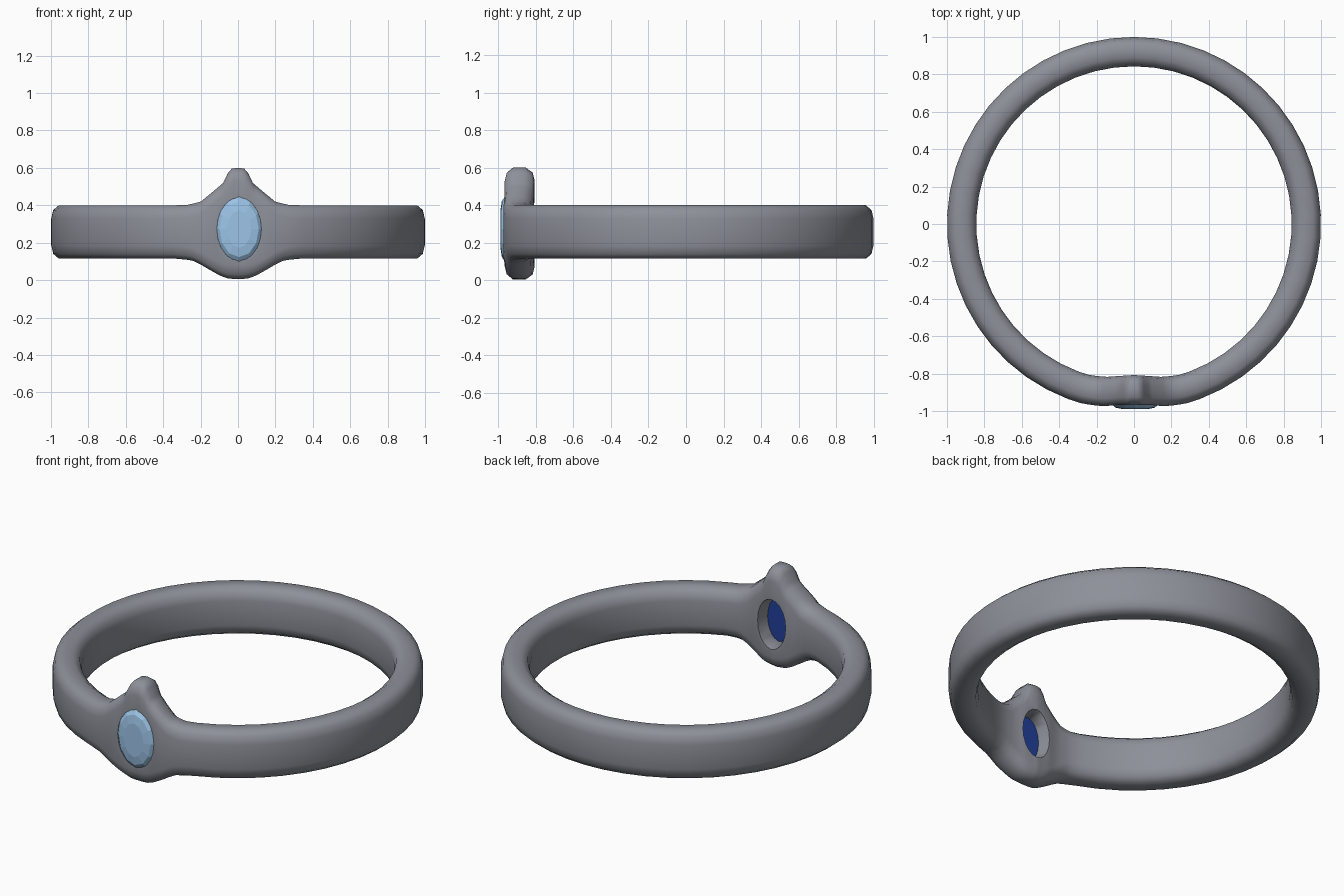
import bpy, bmesh, math

if "Cube" in bpy.data.objects:
    bpy.data.objects.remove(bpy.data.objects["Cube"])


def material(name, rgb):
    m = bpy.data.materials.new(name)
    m.diffuse_color = (*rgb, 1)
    m.use_nodes = True
    m.node_tree.nodes["Principled BSDF"].inputs["Base Color"].default_value = m.diffuse_color
    return m


metal = material("grey metal", (0.27, 0.28, 0.32))
light_blue = material("light blue", (0.36, 0.60, 0.87))
dark_blue = material("dark blue", (0.016, 0.05, 0.32))


def make_object(name, bm, mats):
    bmesh.ops.recalc_face_normals(bm, faces=bm.faces)
    me = bpy.data.meshes.new(name)
    bm.to_mesh(me)
    bm.free()
    for m in mats:
        me.materials.append(m)
    ob = bpy.data.objects.new(name, me)
    bpy.context.collection.objects.link(ob)
    return ob


def bridge(bm, a, b):
    n = len(a)
    return [bm.faces.new((a[i], a[(i + 1) % n], b[(i + 1) % n], b[i])) for i in range(n)]


def interp(table, x):
    for (x0, v0), (x1, v1) in zip(table, table[1:]):
        if x <= x1:
            return v0 + (v1 - v0) * (x - x0) / (x1 - x0)
    return table[-1][1]


# Band: rounded section swept round, widening into the setting at the front
TOP = [(0, .60), (.035, .597), (.06, .57), (.085, .52), (.14, .475), (.21, .42), (.28, .402), (.34, .40)]
BOTTOM = [(0, .005), (.055, .008), (.10, .022), (.17, .06), (.24, .10), (.32, .115)]
OUTER = [(0, .965), (.10, .973), (.17, .988), (.30, 1.0)]
INNER = [(0, .807), (.10, .816), (.16, .828), (.30, .843)]

half = [0, .02, .036, .06, .085, .11, .14, .175, .21, .25, .29, .36]
half += [.36 + (math.pi - .36) * i / 22 for i in range(1, 23)]
angles = half + [-a for a in half[-2:0:-1]]

# section: (radial 0 inner..1 outer, z end, inset from that end)
SECTION = [(1, 1, .07), (.93, 1, .025), (.74, 1, 0), (.30, 1, 0), (.07, 1, .025), (0, 1, .07),
           (0, 0, .07), (.07, 0, .025), (.30, 0, 0), (.74, 0, 0), (.93, 0, .025), (1, 0, .07)]
bm = bmesh.new()
loops = []
for a in angles:
    d = abs(a)
    top, bot = interp(TOP, d), interp(BOTTOM, d)
    ro, ri = interp(OUTER, d), interp(INNER, d)
    loop = []
    for t, end, inset in SECTION:
        r = ri + (ro - ri) * t
        z = top - inset if end else bot + inset
        loop.append(bm.verts.new((r * math.sin(a), -r * math.cos(a), z)))
    loops.append(loop)
for a, b in zip(loops, loops[1:] + loops[:1]):
    bridge(bm, a, b)
band = make_object("ring_band", bm, [metal])


# Oval lofts along y, used for the gem and its opening
def oval_loft(rings, n):
    bm = bmesh.new()
    ls = []
    for y, rx, rz in rings:
        ls.append([bm.verts.new((.006 + rx * math.sin(2 * math.pi * i / n), y,
                                 .273 + rz * math.cos(2 * math.pi * i / n))) for i in range(n)])
    for a, b in zip(ls, ls[1:]):
        bridge(bm, a, b)
    bm.faces.new(ls[0])
    bm.faces.new(ls[-1])
    return bm


# Opening through the setting
cutter = make_object("opening_cutter", oval_loft(
    [(-1.05, .125, .175), (-.95, .118, .168), (-.89, .075, .13), (-.78, .10, .155)], 20), [metal])
cutter.hide_render = True
mod = band.modifiers.new("opening", 'BOOLEAN')
mod.operation = 'DIFFERENCE'
mod.solver = 'EXACT'
mod.object = cutter
bpy.context.view_layer.objects.active = band
band.select_set(True)
bpy.ops.object.modifier_apply(modifier=mod.name)
bpy.data.objects.remove(cutter)
bpy.ops.object.shade_smooth_by_angle(angle=math.radians(45))

# Gem: pale domed front, dark back seen from inside the ring
bm = oval_loft([(-.99, .065, .10), (-.982, .105, .15), (-.964, .124, .175),
                (-.945, .114, .165), (-.885, .078, .133)], 12)
bmesh.ops.recalc_face_normals(bm, faces=bm.faces)
for f in bm.faces:
    f.material_index = 1 if f.calc_center_median().y > -.955 else 0
gem = make_object("gem", bm, [light_blue, dark_blue])
